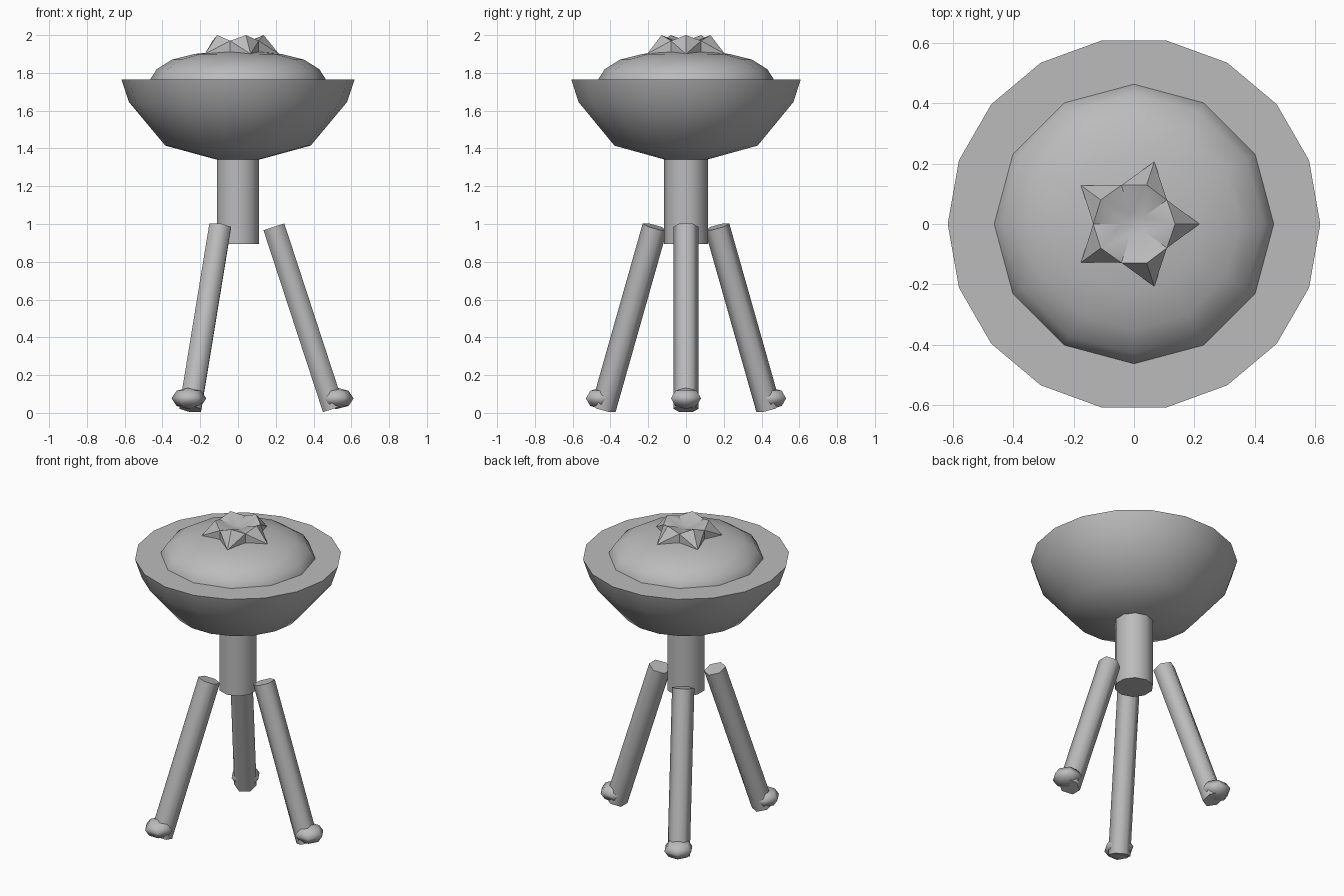
import bpy
import bmesh
import math
from mathutils import Vector

cube = bpy.data.objects.get("Cube")
if cube:
    bpy.data.objects.remove(cube, do_unlink=True)

GREY = (0.5, 0.5, 0.5, 1.0)
grey = bpy.data.materials.new("plain_grey")
grey.use_nodes = True
grey.diffuse_color = GREY
grey.node_tree.nodes["Principled BSDF"].inputs["Base Color"].default_value = GREY


def finish(name, bm, angle):
    """Turn a bmesh into a named, smooth shaded object."""
    bmesh.ops.recalc_face_normals(bm, faces=bm.faces)
    mesh = bpy.data.meshes.new(name)
    bm.to_mesh(mesh)
    bm.free()
    obj = bpy.data.objects.new(name, mesh)
    bpy.context.collection.objects.link(obj)
    mesh.materials.append(grey)
    bpy.ops.object.select_all(action="DESELECT")
    obj.select_set(True)
    bpy.context.view_layer.objects.active = obj
    bpy.ops.object.shade_smooth_by_angle(angle=math.radians(angle))
    return obj


def polar(radius, angle, z):
    return Vector((radius * math.cos(angle), radius * math.sin(angle), z))


def lathe(name, profile, sides, angle=50, turn=0.0):
    """Revolve (radius, height) points and cap open ends."""
    bm = bmesh.new()
    rings = [[bm.verts.new(polar(r, turn + math.tau * i / sides, z))
              for i in range(sides)] for r, z in profile]
    for low, high in zip(rings, rings[1:]):
        for i in range(sides):
            j = (i + 1) % sides
            bm.faces.new((low[i], low[j], high[j], high[i]))
    bm.faces.new(rings[0])
    bm.faces.new(rings[-1])
    return finish(name, bm, angle)


# Bowl, domed filling and stem
lathe("bowl", [(0.11, 1.34), (0.385, 1.415), (0.577, 1.645),
               (0.617, 1.765), (0.54, 1.765)], 18, 85)
lathe("dome", [(0.465, 1.755), (0.462, 1.77), (0.43, 1.82), (0.35, 1.87),
               (0.23, 1.9), (0.1, 1.915), (0.02, 1.917)], 12, 60)
lathe("stem", [(0.116, 0.895), (0.116, 1.36)], 10, turn=math.pi / 2)

# Five pointed crown with raised peaks and a sunken middle
bm = bmesh.new()
centre = bm.verts.new((0, 0, 1.95))
step = math.tau / 5


def ring(radius, z, offset=0.0):
    return [bm.verts.new(polar(radius, (i + offset) * step, z)) for i in range(5)]


tips = ring(0.217, 1.9)
peaks = ring(0.136, 2.0)
hub = ring(0.036, 1.955, 0.5)
notches = ring(0.135, 1.97, 0.5)
feet = ring(0.135, 1.9, 0.5)
for i in range(5):
    k = i - 1
    bm.faces.new((centre, hub[k], hub[i]))
    bm.faces.new((hub[k], peaks[i], hub[i]))
    for s in (k, i):
        bm.faces.new((hub[s], notches[s], peaks[i]))
        bm.faces.new((peaks[i], notches[s], tips[i]))
        bm.faces.new((tips[i], notches[s], feet[s]))
bm.faces.new([v for pair in zip(tips, feet) for v in pair])
finish("star_crown", bm, 30)

# Three splayed six sided legs with flattened round feet
for n, side in enumerate(("left", "back_right", "front_right")):
    turn = n * math.tau / 3
    bottom, top = polar(0.505, turn, 0.022), polar(0.19, turn, 0.985)
    axis = top - bottom
    leg = lathe("leg_" + side, [(0.067, 0), (0.067, axis.length)], 6, 65,
                turn=math.pi / 2)
    leg.rotation_euler = (0, -math.atan2(0.315, 0.963), turn)
    leg.location = bottom

    bm = bmesh.new()
    bmesh.ops.create_uvsphere(bm, u_segments=6, v_segments=4, radius=1)
    foot = finish("foot_" + side, bm, 80)
    foot.scale = (0.092, 0.092, 0.057)
    foot.rotation_euler.z = turn + math.pi / 2
    foot.location = polar(0.52, turn, 0.077)
